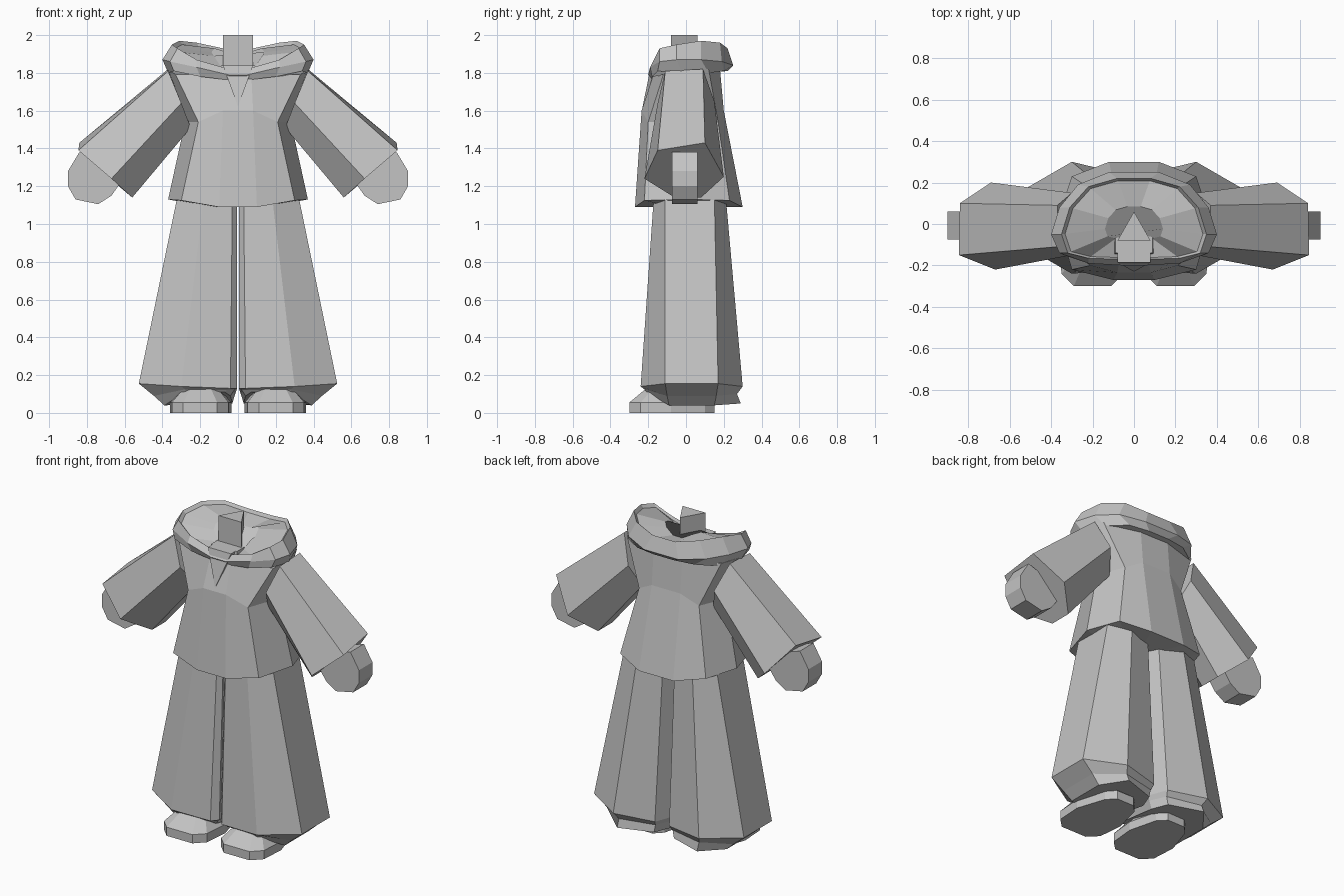
import bpy
import bmesh
from mathutils import Vector

old_cube = bpy.data.objects.get("Cube")
if old_cube:
    bpy.data.objects.remove(old_cube, do_unlink=True)

grey = bpy.data.materials.new("plain_grey")
grey.use_nodes = True
grey_value = (0.55, 0.55, 0.55, 1)
grey.diffuse_color = grey_value
grey.node_tree.nodes["Principled BSDF"].inputs["Base Color"].default_value = grey_value


def loft(name, rings, side=1):
    """Skin a stack of equal rings, cap both ends; side -1 mirrors across x."""
    bm = bmesh.new()
    loops = [[bm.verts.new((side * x, y, z)) for x, y, z in ring] for ring in rings]
    count = len(loops[0])
    for lower, upper in zip(loops, loops[1:]):
        for i in range(count):
            j = (i + 1) % count
            bm.faces.new((lower[i], lower[j], upper[j], upper[i]))
    bm.faces.new(loops[0])
    bm.faces.new(loops[-1])
    bmesh.ops.recalc_face_normals(bm, faces=bm.faces)
    mesh = bpy.data.meshes.new(name)
    bm.to_mesh(mesh)
    bm.free()
    mesh.materials.append(grey)
    obj = bpy.data.objects.new(name, mesh)
    bpy.context.collection.objects.link(obj)
    return obj


def symmetric(half):
    """Complete a half ring, given front to back, with its mirror image."""
    return half + [(-x, y, z) for x, y, z in reversed(half)]


def flat(outline, z):
    return [(x, y, z) for x, y in outline]


def scaled(ring, factor, z=None, drop=0.0):
    """Shrink a ring about its middle, at a set height or lowered."""
    middle = sum((Vector(p) for p in ring), Vector()) / len(ring)
    result = []
    for p in ring:
        q = middle + (Vector(p) - middle) * factor
        result.append((q.x, q.y, p[2] - drop if z is None else z))
    return result


# Tunic: closed underside, hem, waist, shoulders
hem = symmetric([(.1, -.27, 1.09), (.3, -.22, 1.125), (.37, .02, 1.13),
                 (.3, .23, 1.125), (.12, .3, 1.09)])
waist = symmetric([(.08, -.235, 1.6), (.21, -.2, 1.54), (.28, 0, 1.54),
                   (.21, .17, 1.54), (.1, .2, 1.6)])
shoulders = symmetric([(.07, -.17, 1.8), (.33, -.12, 1.79), (.37, 0, 1.82),
                       (.33, .12, 1.82), (.1, .18, 1.82)])
loft("tunic", [scaled(hem, .4, z=1.09), hem, waist, shoulders])

# Folded hood lying around the shoulders, with a shallow bowl inside
hood_base = symmetric([(.03, -.18, 1.76), (.2, -.18, 1.78), (.34, -.15, 1.81),
                       (.37, -.02, 1.8), (.32, .12, 1.8), (.2, .2, 1.81),
                       (.07, .22, 1.81)])
hood_fold = symmetric([(.05, -.2, 1.79), (.22, -.19, 1.83), (.36, -.14, 1.86),
                       (.4, -.05, 1.87), (.36, .08, 1.87), (.27, .19, 1.86),
                       (.12, .25, 1.84)])
hood_rim = symmetric([(.08, -.17, 1.83), (.22, -.165, 1.87), (.32, -.14, 1.93),
                      (.35, -.05, 1.95), (.31, .08, 1.97), (.22, .18, 1.96),
                      (.08, .22, 1.93)])
loft("hood", [hood_base, hood_fold, hood_rim, scaled(hood_rim, .95, drop=.02),
              scaled(hood_rim, .4, drop=.04)])

# Neck post, its base and the pointed chest opening
wedge = [(0, .06), (-.08, -.08), (.08, -.08)]
loft("neck", [flat(wedge, 1.78), flat(wedge, 2)])
base = symmetric([(.1, -.15, 1.78), (.1, -.02, 1.78), (.04, .03, 1.78)])
loft("neck_base", [base, scaled(base, .9, z=1.84)])
chest = [(-.08, -.185, 1.84), (.08, -.185, 1.84), (0, -.23, 1.62)]
loft("chest_opening", [chest, [(x, y + .06, z) for x, y, z in chest]])

# Sleeves, hands, trouser legs and shoes, one per side
armhole = [(.37, -.11, 1.81), (.37, .09, 1.82), (.3, .15, 1.65),
           (.25, .08, 1.51), (.25, -.06, 1.51), (.3, -.15, 1.64)]
cuff = [(.845, -.15, 1.39), (.84, .1, 1.43), (.69, .2, 1.25),
        (.56, .08, 1.14), (.56, -.06, 1.14), (.67, -.22, 1.24)]
palm = [(.72, 1.34), (.84, 1.38), (.9, 1.28), (.9, 1.2), (.86, 1.13),
        (.74, 1.105), (.67, 1.15), (.62, 1.22)]

leg_top = flat([(.005, -.14), (.03, -.165), (.18, -.17), (.32, -.11), (.32, .15),
                (.19, .21), (.04, .17), (.005, .1)], 1.15)
leg_flare = [(.005, -.18, .13), (.04, -.22, .13), (.3, -.24, .14), (.525, -.11, .155),
             (.525, .17, .155), (.3, .3, .14), (.05, .24, .13), (.005, .12, .13)]
leg_pinch = [(.02, -.17, .12), (.06, -.2, .12), (.28, -.22, .125), (.445, -.1, .09),
             (.445, .16, .09), (.28, .27, .1), (.06, .22, .1), (.015, .12, .1)]
leg_rim = [(.04, -.16, .09), (.07, -.19, .11), (.28, -.21, .11), (.39, -.09, .04),
           (.39, .15, .04), (.28, .29, .05), (.07, .22, .05), (.03, .12, .05)]

sole = [(.11, -.3), (.29, -.3), (.35, -.24), (.36, -.08), (.3, .1), (.25, .15),
        (.13, .15), (.08, .1), (.035, -.08), (.05, -.24)]

for side_name, side in (("left", 1), ("right", -1)):
    loft(side_name + "_sleeve", [armhole, cuff], side)
    loft(side_name + "_hand", [[(x, y, z) for x, z in palm] for y in (-.075, .06)], side)
    loft(side_name + "_trouser_leg", [leg_top, leg_flare, leg_pinch, leg_rim], side)
    sole_top = flat(sole, .055)
    loft(side_name + "_shoe", [flat(sole, 0), sole_top, scaled(sole_top, .92, z=.07),
                               scaled(sole_top, .6, z=.13)], side)
